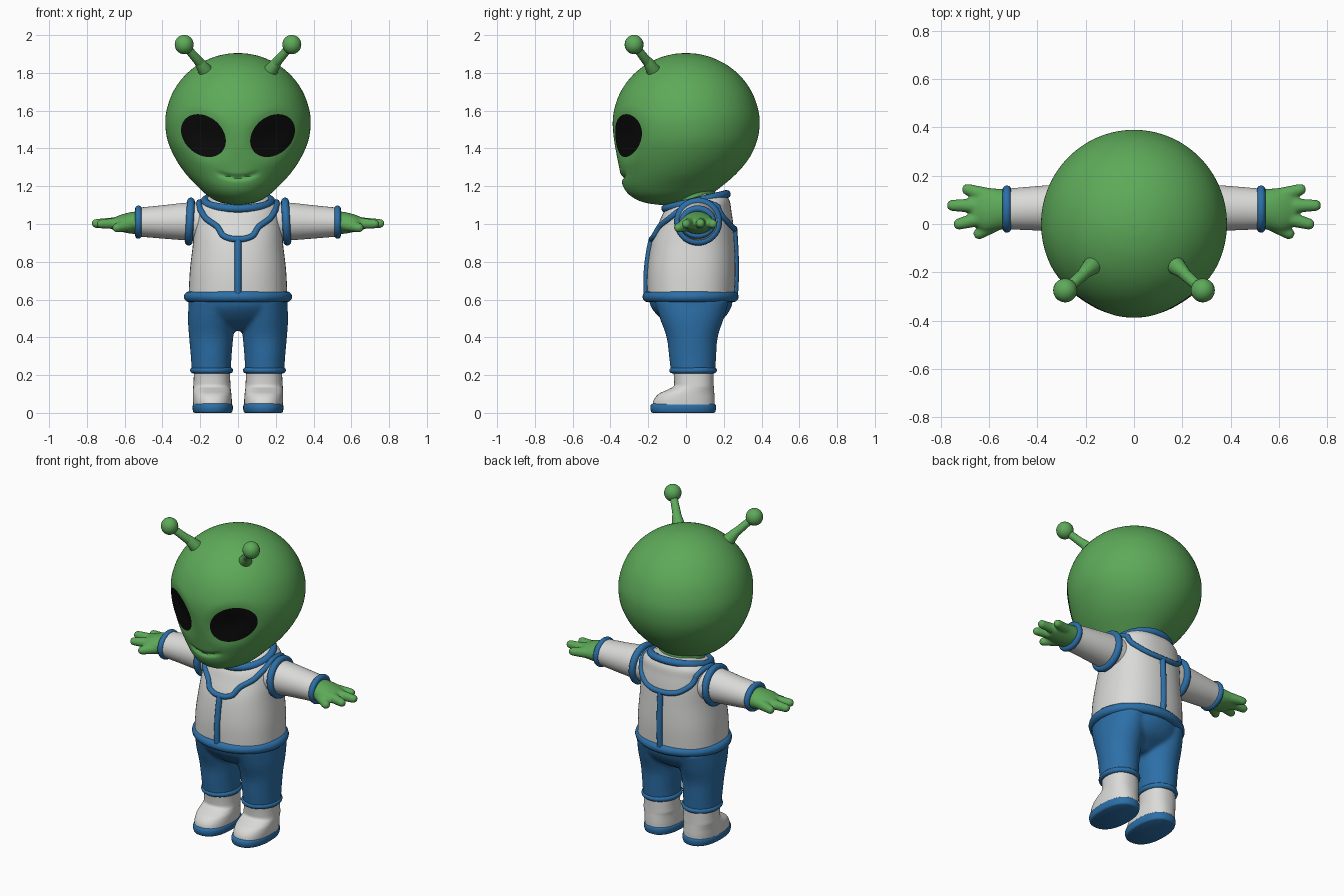
import bpy, bmesh, math
from mathutils import Vector
from mathutils.bvhtree import BVHTree

if "Cube" in bpy.data.objects:
    bpy.data.objects.remove(bpy.data.objects["Cube"])


def material(name, rgb):
    m = bpy.data.materials.new(name)
    m.use_nodes = True
    m.diffuse_color = (*rgb, 1)
    bsdf = m.node_tree.nodes["Principled BSDF"]
    bsdf.inputs["Base Color"].default_value = (*rgb, 1)
    bsdf.inputs["Roughness"].default_value = 0.6
    return m


GREEN = material("skin green", (0.11, 0.40, 0.10))
WHITE = material("suit white", (0.70, 0.70, 0.69))
BLUE = material("trim blue", (0.025, 0.16, 0.39))
BLACK = material("eye black", (0.003, 0.003, 0.003))


def spline(pts, n):
    """Smooth curve through tuples of any length, n steps per span."""
    out = []
    for i in range(len(pts) - 1):
        a, b, c, d = (pts[max(i - 1, 0)], pts[i], pts[i + 1], pts[min(i + 2, len(pts) - 1)])
        for k in range(n):
            t = k / n
            out.append(tuple(q + t / 2 * (r - p + t * (2 * p - 5 * q + 4 * r - s + t * (3 * (q - r) + s - p)))
                             for p, q, r, s in zip(a, b, c, d)))
    return out + [tuple(pts[-1])]


def loft(bm, rings, power=2, seg=48, n=6, along_x=False):
    """Rings are (position, centre, half width, y front, y back)."""
    rows = []
    for t, c, r, lo, hi in spline(rings, n):
        row = []
        for k in range(seg):
            a = math.tau * k / seg
            u, v = (math.copysign(abs(f) ** (2 / power), f) for f in (math.cos(a), math.sin(a)))
            u, v = c + r * u, (lo + hi) / 2 + (hi - lo) / 2 * v
            row.append(bm.verts.new((t, v, u) if along_x else (u, v, t)))
        rows.append(row)
    for p, q in zip(rows, rows[1:]):
        for k in range(seg):
            j = (k + 1) % seg
            bm.faces.new((p[k], p[j], q[j], q[k]))
    bm.faces.new(rows[0])
    bm.faces.new(rows[-1])


def capsule(bm, a, b, r1, r2):
    a, b = Vector(a), Vector(b)
    turn = (b - a).to_track_quat('Z', 'Y')
    for v in bmesh.ops.create_uvsphere(bm, u_segments=20, v_segments=14, radius=1)["verts"]:
        top = v.co.z > 0.001
        v.co = (b if top else a) + turn @ (v.co * (r2 if top else r1))


def finish(name, bm, mat, mirror=False, voxel=0):
    bmesh.ops.recalc_face_normals(bm, faces=bm.faces[:])
    me = bpy.data.meshes.new(name)
    bm.to_mesh(me)
    bm.free()
    me.materials.append(mat)
    me.shade_smooth()
    me.set_sharp_from_angle(angle=math.radians(50))
    ob = bpy.data.objects.new(name, me)
    bpy.context.collection.objects.link(ob)
    if mirror:
        ob.modifiers.new("mirror", 'MIRROR').use_mirror_merge = False
    if voxel:  # blend overlapping volumes into one soft skin
        rm = ob.modifiers.new("blend", 'REMESH')
        rm.mode, rm.voxel_size, rm.use_smooth_shade = 'VOXEL', voxel, True
        sm = ob.modifiers.new("soften", 'SMOOTH')
        sm.factor, sm.iterations = 0.5, 6
    return ob


def loft_part(name, rings, mat, mirror=False, **kw):
    bm = bmesh.new()
    loft(bm, rings, **kw)
    return finish(name, bm, mat, mirror)


def tube(name, pts, radius, mat=BLUE, cyclic=False):
    cu = bpy.data.curves.new(name, 'CURVE')
    cu.dimensions = '3D'
    cu.bevel_depth, cu.bevel_resolution, cu.resolution_u = radius, 4, 4
    cu.use_fill_caps = True
    sp = cu.splines.new('BEZIER')
    sp.bezier_points.add(len(pts) - 1)
    for bp, p in zip(sp.bezier_points, pts):
        bp.co = p
        bp.handle_left_type = bp.handle_right_type = 'AUTO'
    sp.use_cyclic_u = cyclic
    cu.materials.append(mat)
    ob = bpy.data.objects.new(name, cu)
    bpy.context.collection.objects.link(ob)


def ring(name, centre, u, v, radius):
    c, u, v = Vector(centre), Vector(u), Vector(v)
    steps = [math.tau * k / 16 for k in range(16)]
    tube(name, [c + u * math.cos(a) + v * math.sin(a) for a in steps], radius, cyclic=True)


# Head: round skull tapering to a forward chin, with eye sockets and a smile groove
EX, EZ, EA, EB, TILT = 0.183, 1.468, 0.13, 0.10, math.radians(40)


def eye_distance(x, z):
    dx, dz = abs(x) - EX, z - EZ
    return math.hypot((dx * math.cos(TILT) + dz * math.sin(TILT)) / EA,
                      (dz * math.cos(TILT) - dx * math.sin(TILT)) / EB)


skull = []
for deg in (89, 80, 68, 54, 40, 26, 12, 0):
    c, s = math.cos(math.radians(deg)), math.sin(math.radians(deg))
    skull.append((1.53 + 0.375 * s, 0, 0.385 * c, -0.388 * c, 0.39 * c))
jaw = [(1.44, 0, 0.372, -0.38, 0.376), (1.35, 0, 0.333, -0.364, 0.335), (1.27, 0, 0.28, -0.348, 0.27),
       (1.2, 0, 0.215, -0.333, 0.19), (1.15, 0, 0.16, -0.295, 0.12), (1.115, 0, 0.095, -0.225, 0.05),
       (1.1, 0, 0.01, -0.13, -0.1)]
bm = bmesh.new()
loft(bm, skull + jaw, seg=112, n=8)
for v in bm.verts:
    x, y, z = v.co
    if y < -0.08:
        d = max(0, 1 - eye_distance(x, z) / 1.45)
        v.co.y += 0.03 * d * d * (3 - 2 * d) * 1.2
        smile = math.exp(-((z - 1.245 - 2.2 * x * x) / 0.011) ** 2)
        v.co.y += 0.016 * smile * max(0, 1 - (x / 0.115) ** 4)
bmesh.ops.recalc_face_normals(bm, faces=bm.faces[:])
face_tree = BVHTree.FromBMesh(bm)
finish("head", bm, GREEN)


def on_surface(tree, x, z, side, lift=0.0):
    hit = tree.ray_cast(Vector((x, 3 * side, z)), Vector((0, -side, 0)))[0]
    return Vector((x, (hit.y if hit else 0.06) + side * lift, z))


# Eyes: tilted oval plates following the sockets
for label, s in (("left", 1), ("right", -1)):
    bm = bmesh.new()
    bmesh.ops.create_grid(bm, x_segments=24, y_segments=24, size=1)
    for v in bm.verts:
        gx, gy = v.co.x, v.co.y
        px = EA * gx * math.sqrt(1 - gy * gy / 2)
        py = EB * gy * math.sqrt(1 - gx * gx / 2)
        x = EX + px * math.cos(TILT) - py * math.sin(TILT)
        z = EZ + px * math.sin(TILT) + py * math.cos(TILT)
        v.co = on_surface(face_tree, s * x, z, -1, 0.005)
    eye = finish(label + "_eye", bm, BLACK)
    eye.data.set_sharp_from_angle(angle=math.pi)

# Antennae
bm = bmesh.new()
capsule(bm, (0.165, -0.165, 1.80), (0.21, -0.205, 1.865), 0.042, 0.024)
capsule(bm, (0.19, -0.19, 1.84), (0.285, -0.275, 1.95), 0.026, 0.021)
capsule(bm, (0.285, -0.275, 1.949), (0.285, -0.275, 1.951), 0.05, 0.05)
finish("antennae", bm, GREEN, mirror=True)

# Neck and jacket body
loft_part("neck", [(1.0, 0, 0.14, -0.06, 0.17), (1.22, 0, 0.14, -0.08, 0.15)], GREEN)
bm = bmesh.new()
loft(bm, [(0.6, 0, 0.262, -0.205, 0.255), (0.75, 0, 0.255, -0.205, 0.262), (0.9, 0, 0.238, -0.183, 0.257),
          (1.0, 0, 0.232, -0.146, 0.25), (1.07, 0, 0.222, -0.112, 0.24), (1.12, 0, 0.2, -0.05, 0.232),
          (1.16, 0, 0.13, 0.06, 0.21)], power=2.3)
body_tree = BVHTree.FromBMesh(bm)
finish("jacket", bm, WHITE)

# Jacket trim: hem, collar, yoke seam around the chest and back, centre seams
ring("jacket_hem", (0, 0.024, 0.615), (0.258, 0, 0), (0, 0.226, 0), 0.029)
ring("collar", (0, 0.053, 1.12), (0.175, 0, 0), (0, 0.162, 0.038), 0.022)
front = [(0, 0.92), (0.035, 0.922), (0.08, 0.94), (0.11, 0.985), (0.17, 1.03), (0.198, 1.075)]
back = [(0.19, 1.09), (0.175, 1.04), (0.12, 0.995), (0.06, 0.978), (0, 0.975)]
half = [on_surface(body_tree, x, z, -1, 0.003) for x, z in spline(front, 3)]
half.append(Vector((0.205, 0.06, 1.115)))
half += [on_surface(body_tree, x, z, 1, 0.003) for x, z in spline(back, 3)]
other = [Vector((-p.x, p.y, p.z)) for p in reversed(half[1:-1])]
tube("yoke_seam", half + other, 0.016, cyclic=True)
for label, side, top in (("front", -1, 0.92), ("back", 1, 0.975)):
    zs = [0.61 + (top - 0.61) * k / 8 for k in range(9)]
    tube(label + "_seam", [on_surface(body_tree, 0, z, side, 0.001) for z in zs], 0.018)

# Sleeves
loft_part("sleeves", [(0.17, 1.01, 0.105, -0.045, 0.17), (0.27, 1.013, 0.1, -0.038, 0.166),
                      (0.4, 1.011, 0.088, -0.027, 0.157), (0.53, 1.01, 0.076, -0.022, 0.146)],
          WHITE, mirror=True, along_x=True)

# Hands: palm with four stubby fingers
bm = bmesh.new()
loft(bm, [(0.5, 1.008, 0.06, -0.02, 0.142), (0.56, 1.006, 0.058, -0.024, 0.146),
          (0.62, 1.004, 0.045, -0.03, 0.148), (0.67, 1.0, 0.028, 0.0, 0.125)], along_x=True)
for base, tip in (((0.6, 0.115, 1.005), (0.69, 0.143, 1.0)), ((0.62, 0.075, 1.005), (0.752, 0.077, 1.003)),
                  ((0.61, 0.03, 1.005), (0.725, 0.0, 1.0)), ((0.58, 0.0, 0.995), (0.642, -0.04, 0.98))):
    capsule(bm, base, tip, 0.034, 0.024)
finish("hands", bm, GREEN, mirror=True, voxel=0.007)

# Trousers: hips and two legs blended together
bm = bmesh.new()
loft(bm, [(0.62, 0, 0.262, -0.2, 0.25), (0.56, 0, 0.26, -0.185, 0.24), (0.5, 0, 0.235, -0.135, 0.2),
          (0.46, 0, 0.16, -0.08, 0.14), (0.435, 0, 0.06, -0.03, 0.1)])
for s in (1, -1):
    loft(bm, [(0.6, s * 0.135, 0.125, -0.17, 0.23), (0.5, s * 0.14, 0.125, -0.138, 0.2),
              (0.4, s * 0.142, 0.117, -0.103, 0.168), (0.3, s * 0.142, 0.108, -0.09, 0.16),
              (0.215, s * 0.141, 0.104, -0.08, 0.155)])
finish("trousers", bm, BLUE, voxel=0.011)

# Boots and soles
loft_part("boots", [(0.235, 0.138, 0.095, -0.068, 0.145), (0.17, 0.138, 0.097, -0.063, 0.146),
                    (0.14, 0.138, 0.099, -0.067, 0.147), (0.122, 0.138, 0.1, -0.1, 0.148),
                    (0.1, 0.137, 0.102, -0.145, 0.15), (0.07, 0.136, 0.103, -0.17, 0.152),
                    (0.035, 0.135, 0.102, -0.178, 0.152)], WHITE, mirror=True, power=2.3)
loft_part("soles", [(0.0, 0.134, 0.096, -0.175, 0.148), (0.006, 0.134, 0.103, -0.184, 0.155),
                    (0.025, 0.134, 0.107, -0.189, 0.159), (0.042, 0.134, 0.105, -0.186, 0.157),
                    (0.05, 0.134, 0.097, -0.176, 0.149)], BLUE, mirror=True, power=2.3)

# Cuffs on both sides
for label, s in (("left", 1), ("right", -1)):
    ring(label + "_shoulder_ring", (s * 0.255, 0.064, 1.013), (0, 0.106, 0), (s * -0.006, 0, 0.106), 0.021)
    ring(label + "_wrist_cuff", (s * 0.527, 0.062, 1.01), (0, 0.08, 0), (0, 0, 0.07), 0.018)
    ring(label + "_ankle_cuff", (s * 0.14, 0.038, 0.225), (0.098, 0, 0), (0, 0.11, 0), 0.016)
